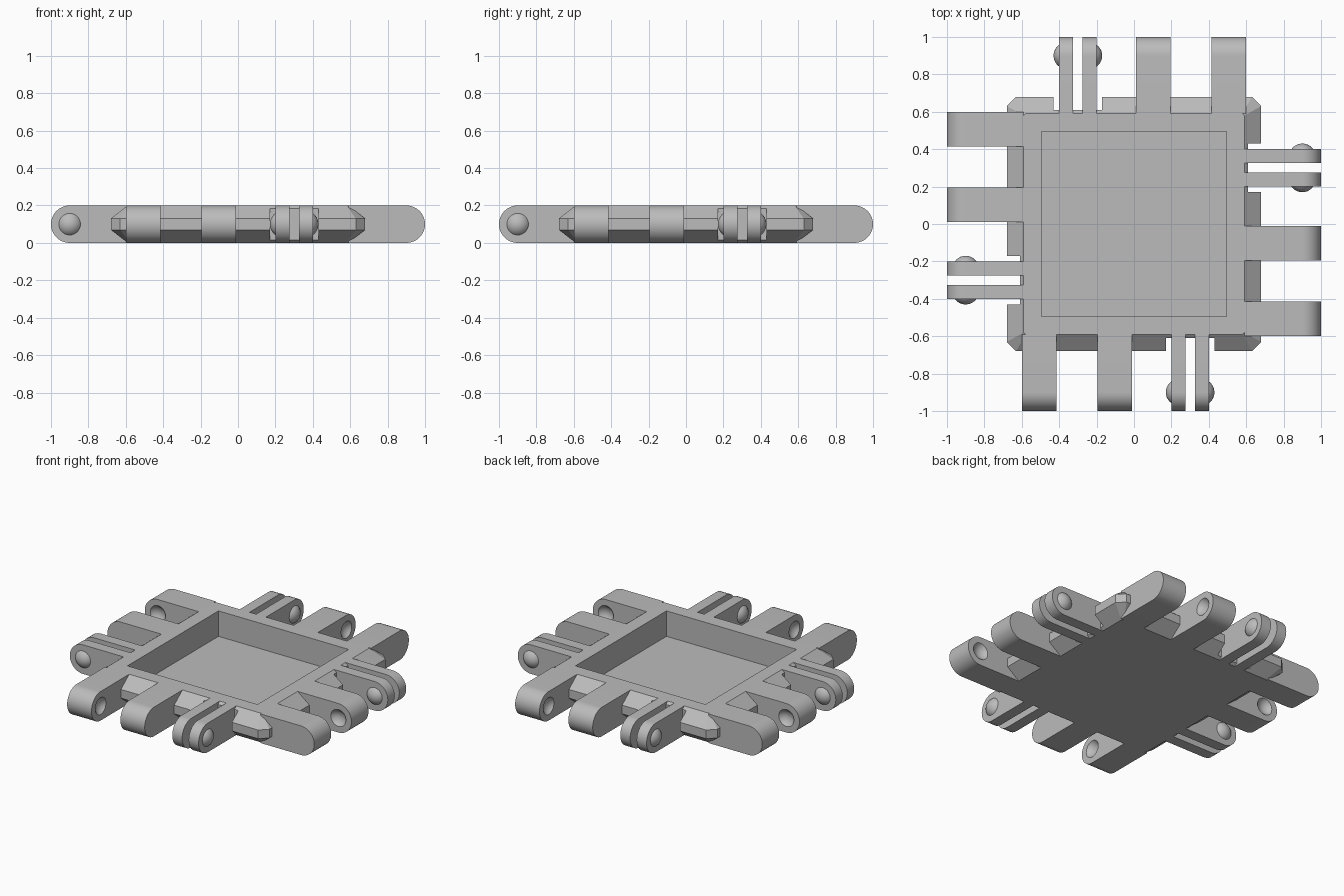
import bpy, bmesh
from math import pi, sin, cos
from mathutils import Matrix, Vector

if "Cube" in bpy.data.objects:
    bpy.data.objects.remove(bpy.data.objects["Cube"])

GREY = (0.5, 0.5, 0.5, 1)
mat = bpy.data.materials.new("plain grey")
mat.use_nodes = True
mat.diffuse_color = GREY
mat.node_tree.nodes["Principled BSDF"].inputs["Base Color"].default_value = GREY

HEIGHT, MID, PIN_Y = 0.2, 0.1, -0.9
TOP_EDGE, RIM = 0.59, 0.68
CAP_R, CAP_H = 0.071, 0.03


def make(name, bm, smooth=False):
    bmesh.ops.recalc_face_normals(bm, faces=bm.faces)
    mesh = bpy.data.meshes.new(name)
    bm.to_mesh(mesh)
    bm.free()
    mesh.materials.append(mat)
    obj = bpy.data.objects.new(name, mesh)
    bpy.context.collection.objects.link(obj)
    if smooth:
        shade(obj)
    return obj


def shade(obj):
    bpy.ops.object.select_all(action="DESELECT")
    obj.select_set(True)
    bpy.context.view_layer.objects.active = obj
    bpy.ops.object.shade_smooth_by_angle(angle=pi / 6)


def box(name, low, high):
    low, high = Vector(low), Vector(high)
    bm = bmesh.new()
    bmesh.ops.create_cube(bm, size=1, matrix=Matrix.Translation((low + high) / 2)
                          @ Matrix.Diagonal((*(high - low), 1)))
    return make(name, bm)


def ball(name, x):
    bm = bmesh.new()
    bmesh.ops.create_uvsphere(bm, u_segments=32, v_segments=24, radius=CAP_R,
                              matrix=Matrix.Translation((x, PIN_Y, MID)) @ Matrix.Rotation(pi / 2, 4, "Y"))
    return make(name, bm, True)


def cut(obj, cutter):
    cutter.hide_render = True
    mod = obj.modifiers.new("cut", "BOOLEAN")
    mod.operation, mod.solver, mod.object = "DIFFERENCE", "EXACT", cutter
    bpy.context.view_layer.objects.active = obj
    bpy.ops.object.modifier_apply(modifier=mod.name)
    bpy.data.objects.remove(cutter)


# Hinge arm: a side profile with a round end, extruded across x
def arm(name, x0, x1):
    bm = bmesh.new()
    outline = [(TOP_EDGE * -1, 0)]
    for i in range(25):
        a = -pi / 2 - pi * i / 24
        outline.append((PIN_Y + MID * cos(a), MID + MID * sin(a)))
    outline.append((-TOP_EDGE, HEIGHT))
    face = bm.faces.new([bm.verts.new((x0, y, z)) for y, z in outline])
    ext = bmesh.ops.extrude_face_region(bm, geom=[face])
    verts = [v for v in ext["geom"] if isinstance(v, bmesh.types.BMVert)]
    bmesh.ops.translate(bm, verts=verts, vec=(x1 - x0, 0, 0))
    return make(name, bm, True)


# Shallow round pin standing on the outer side of a thin arm
def pin(name, x, side):
    bm = bmesh.new()
    centre = x + side * (CAP_H - CAP_R)
    bmesh.ops.create_uvsphere(bm, u_segments=32, v_segments=32, radius=CAP_R,
                              matrix=Matrix.Translation((centre, PIN_Y, MID)) @ Matrix.Rotation(pi / 2, 4, "Y"))
    bmesh.ops.bisect_plane(bm, geom=bm.verts[:] + bm.edges[:] + bm.faces[:],
                           plane_co=(x - side * 0.005, 0, 0), plane_no=(-side, 0, 0), clear_outer=True)
    return make(name, bm, True)


# Tray body: stacked octagons give the bevelled rim and clipped corners
def ring(bm, half, clip, z):
    pts = []
    for k in range(4):
        turn = Matrix.Rotation(k * pi / 2, 3, "Z")
        for p in ((half, half - clip, z), (half - clip, half, z)):
            pts.append(bm.verts.new(turn @ Vector(p)))
    return pts


bm = bmesh.new()
levels = [ring(bm, TOP_EDGE, 0.01, 0), ring(bm, RIM, 0.05, 0.07),
          ring(bm, RIM, 0.05, 0.13), ring(bm, TOP_EDGE, 0.01, HEIGHT)]
bm.faces.new(levels[0][::-1])
bm.faces.new(levels[-1])
for a, b in zip(levels, levels[1:]):
    for i in range(8):
        j = (i + 1) % 8
        bm.faces.new((a[i], a[j], b[j], b[i]))
body = make("tray_body", bm)
cut(body, box("pocket_cutter", (-0.495, -0.495, 0.025), (0.495, 0.495, 0.3)))
for k in range(4):
    notch = box("notch_cutter", (0.17, -0.8, -0.1), (0.43, -0.61, 0.3))
    notch.data.transform(Matrix.Rotation(k * pi / 2, 4, "Z"))
    cut(body, notch)

# One side's hinge: two wide socket arms and a pair of thin pin arms
outer = arm("outer_socket_arm", -0.6, -0.415)
cut(outer, ball("socket_cutter", -0.415 + CAP_R - CAP_H))
inner = arm("inner_socket_arm", -0.195, -0.01)
cut(inner, ball("socket_cutter", -0.195 - CAP_R + CAP_H))
for part in (outer, inner):
    shade(part)
parts = [outer, inner, arm("left_pin_arm", 0.325, 0.4), arm("right_pin_arm", 0.2, 0.275),
         pin("left_pin", 0.4, 1), pin("right_pin", 0.2, -1)]

# Repeat the hinge around the tray
for k, place in enumerate(("left", "back", "right"), 1):
    for part in parts:
        copy = part.copy()
        copy.name = place + "_side_" + part.name
        copy.rotation_euler.z = k * pi / 2
        bpy.context.collection.objects.link(copy)
for part in parts:
    part.name = "front_side_" + part.name
